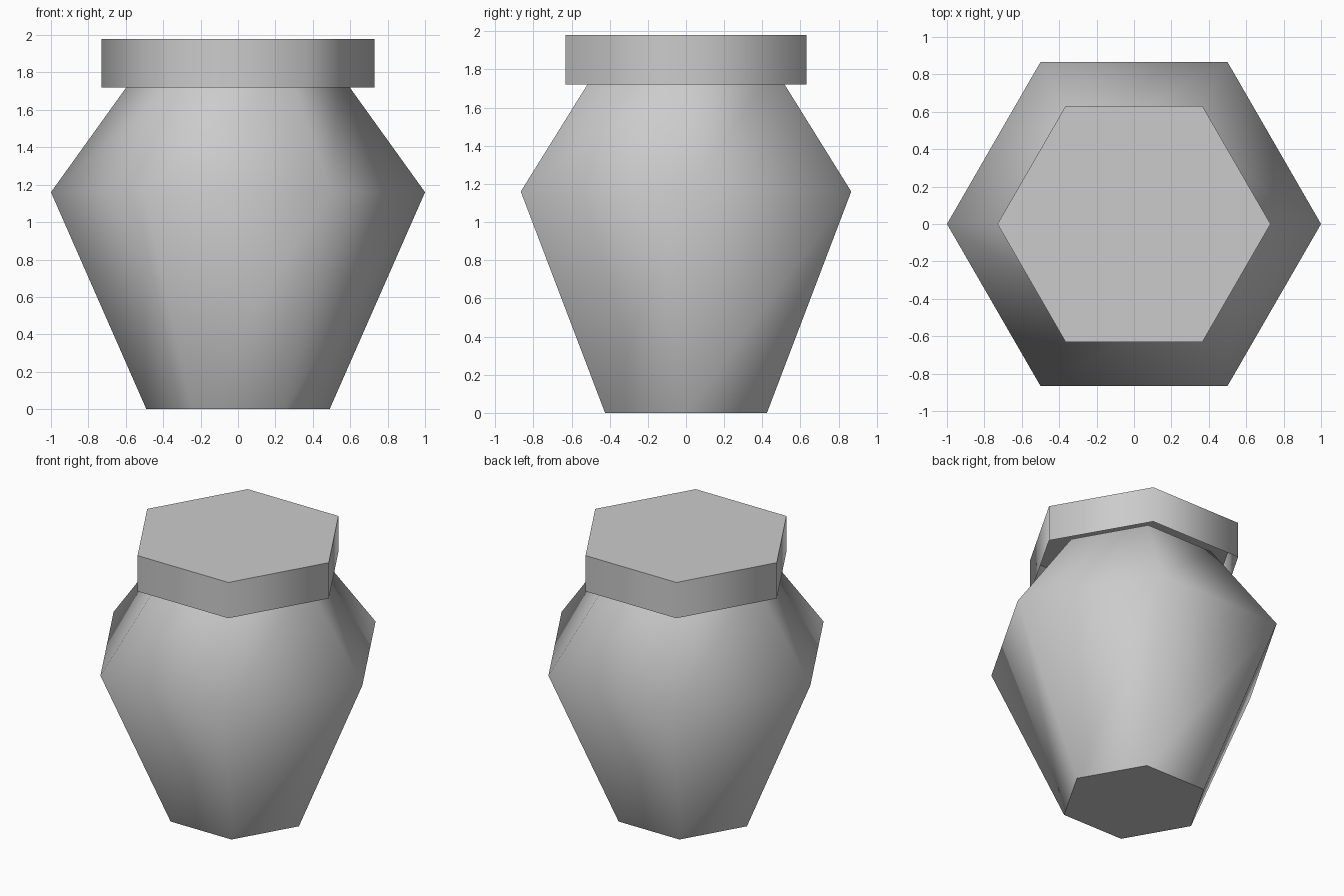
import bpy, bmesh, math

SIDES = 6

cube = bpy.data.objects.get("Cube")
if cube:
    bpy.data.objects.remove(cube, do_unlink=True)

grey = bpy.data.materials.new("plain_grey")
grey.use_nodes = True
colour = (0.6, 0.6, 0.6, 1.0)
grey.diffuse_color = colour
bsdf = next(n for n in grey.node_tree.nodes if n.type == 'BSDF_PRINCIPLED')
bsdf.inputs["Base Color"].default_value = colour


def hex_lathe(name, profile, cap_bottom, cap_top):
    """Stack six-sided rings of (radius, height) and skin them."""
    bm = bmesh.new()
    rings = []
    for radius, z in profile:
        angles = [math.tau * i / SIDES for i in range(SIDES)]
        rings.append([bm.verts.new((radius * math.cos(a), radius * math.sin(a), z))
                      for a in angles])
    for low, high in zip(rings, rings[1:]):
        for i in range(SIDES):
            j = (i + 1) % SIDES
            bm.faces.new((low[i], low[j], high[j], high[i]))
    if cap_bottom:
        bm.faces.new(rings[0][::-1])
    if cap_top:
        bm.faces.new(rings[-1])
    mesh = bpy.data.meshes.new(name)
    bm.to_mesh(mesh)
    bm.free()
    # Round the sides, keep the caps crisp
    mesh.shade_smooth()
    mesh.set_sharp_from_angle(angle=math.radians(65))
    mesh.materials.append(grey)
    obj = bpy.data.objects.new(name, mesh)
    bpy.context.collection.objects.link(obj)
    return obj


# Jar body: narrow foot, wide shoulder, neck tucked up into the lid
hex_lathe("jar_body", [(0.49, 0), (1.0, 1.16), (0.54, 1.80)], True, False)

# Lid: a hollow cap, open underneath
hex_lathe("jar_lid", [(0.73, 1.72), (0.73, 1.98)], False, True)
